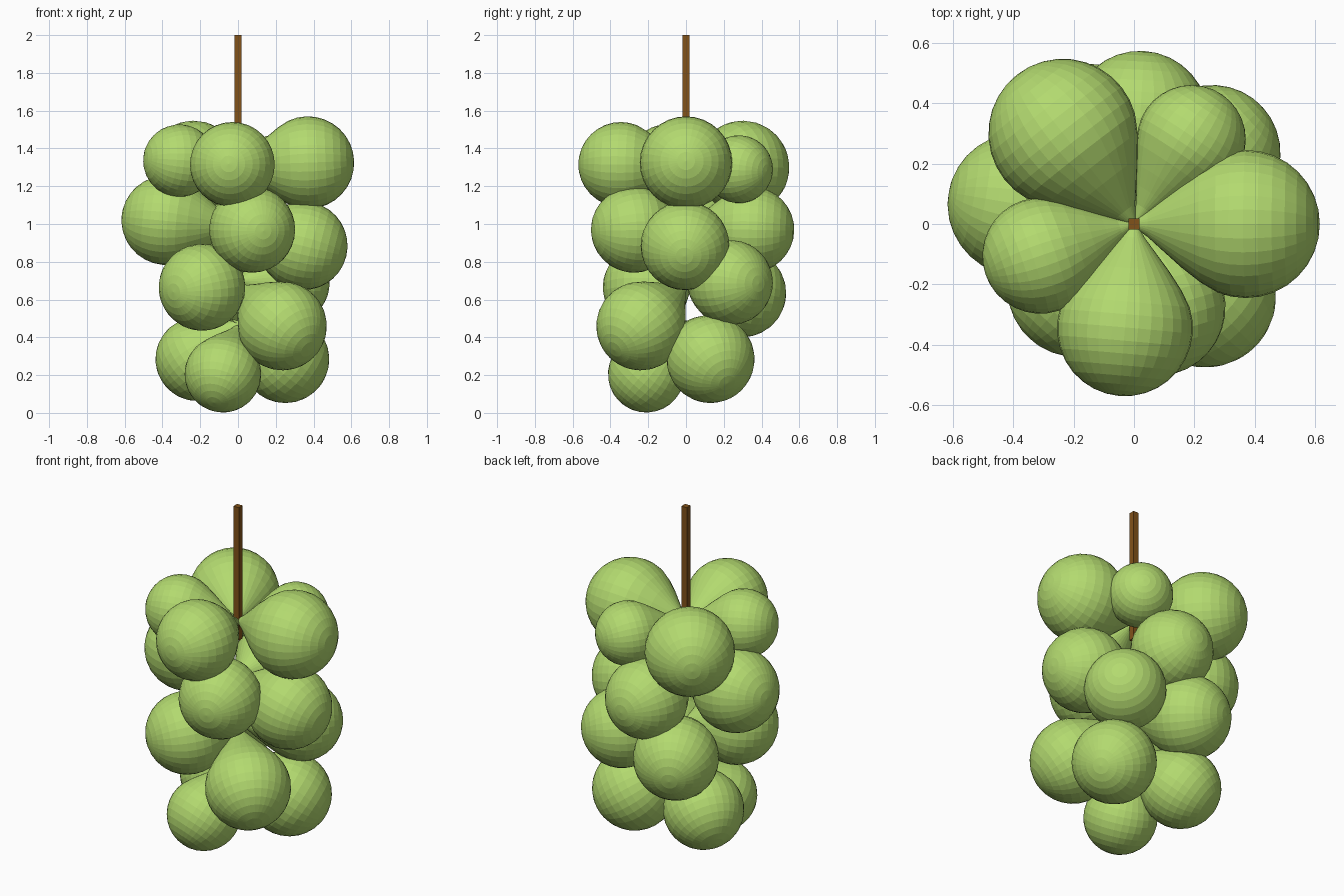
import bpy
import bmesh
import math
from mathutils import Vector

cube = bpy.data.objects.get("Cube")
if cube:
    bpy.data.objects.remove(cube, do_unlink=True)


def material(name, rgb):
    mat = bpy.data.materials.new(name)
    mat.use_nodes = True
    mat.diffuse_color = (*rgb, 1)
    mat.node_tree.nodes["Principled BSDF"].inputs["Base Color"].default_value = (*rgb, 1)
    return mat


def add_object(name, bm, mat):
    mesh = bpy.data.meshes.new(name)
    bm.to_mesh(mesh)
    bm.free()
    mesh.materials.append(mat)
    obj = bpy.data.objects.new(name, mesh)
    bpy.context.collection.objects.link(obj)
    return obj


green = material("grape_green", (0.45, 0.70, 0.16))
brown = material("stem_brown", (0.22, 0.085, 0.01))

OVERSHOOT = 0.04          # how far each tip passes the stem axis
PULL_ANGLE = math.radians(65)


def grape(name, x, y, z, radius, tip_z):
    """Flat-shaded ball whose inner side is drawn out to a tip on the stem axis."""
    centre = Vector((x, y, z))
    tip = Vector((0, 0, tip_z)) - Vector((x, y, 0)).normalized() * OVERSHOOT
    inward = (tip - centre).normalized()
    bm = bmesh.new()
    turn = inward.to_track_quat('Z', 'Y').to_matrix().to_4x4()
    bmesh.ops.create_uvsphere(bm, u_segments=32, v_segments=16, radius=radius, matrix=turn)
    for v in bm.verts:
        near = max(0.0, 1 - v.co.angle(inward) / PULL_ANGLE)
        v.co = (v.co + centre).lerp(tip, near ** 1.5)
    return add_object(name, bm, green)


# Each tier: (height of the tips, grapes as x, y, z, radius)
tiers = {
    "top": (1.31, [
        (0.37, 0.0, 1.325, 0.245),
        (0.19, 0.28, 1.29, 0.18),
        (-0.235, 0.30, 1.30, 0.247),
        (-0.31, -0.105, 1.335, 0.192),
        (-0.03, -0.345, 1.315, 0.225)]),
    "upper": (0.98, [
        (0.345, -0.005, 0.885, 0.235),
        (0.02, 0.345, 0.97, 0.228),
        (-0.38, 0.065, 1.02, 0.237),
        (0.075, -0.275, 0.97, 0.228)]),
    "middle": (0.70, [
        (0.26, 0.235, 0.69, 0.225),
        (-0.14, 0.295, 0.635, 0.235),
        (-0.19, -0.21, 0.665, 0.23),
        (0.235, -0.24, 0.46, 0.235)]),
    "bottom": (0.50, [
        (0.25, 0.13, 0.285, 0.233),
        (-0.215, 0.14, 0.285, 0.222),
        (-0.08, -0.21, 0.205, 0.203)]),
}
for tier, (tip_z, grapes) in tiers.items():
    for i, (x, y, z, radius) in enumerate(grapes, 1):
        grape(f"{tier}_grape_{i}", x, y, z, radius, tip_z)

# Square stem
STEM_WIDTH, STEM_BOTTOM, STEM_TOP = 0.036, 1.2, 2.0
bm = bmesh.new()
bmesh.ops.create_cube(bm, size=1)
bmesh.ops.scale(bm, vec=(STEM_WIDTH, STEM_WIDTH, STEM_TOP - STEM_BOTTOM), verts=bm.verts)
bmesh.ops.translate(bm, vec=(0, 0, (STEM_TOP + STEM_BOTTOM) / 2), verts=bm.verts)
add_object("stem", bm, brown)
